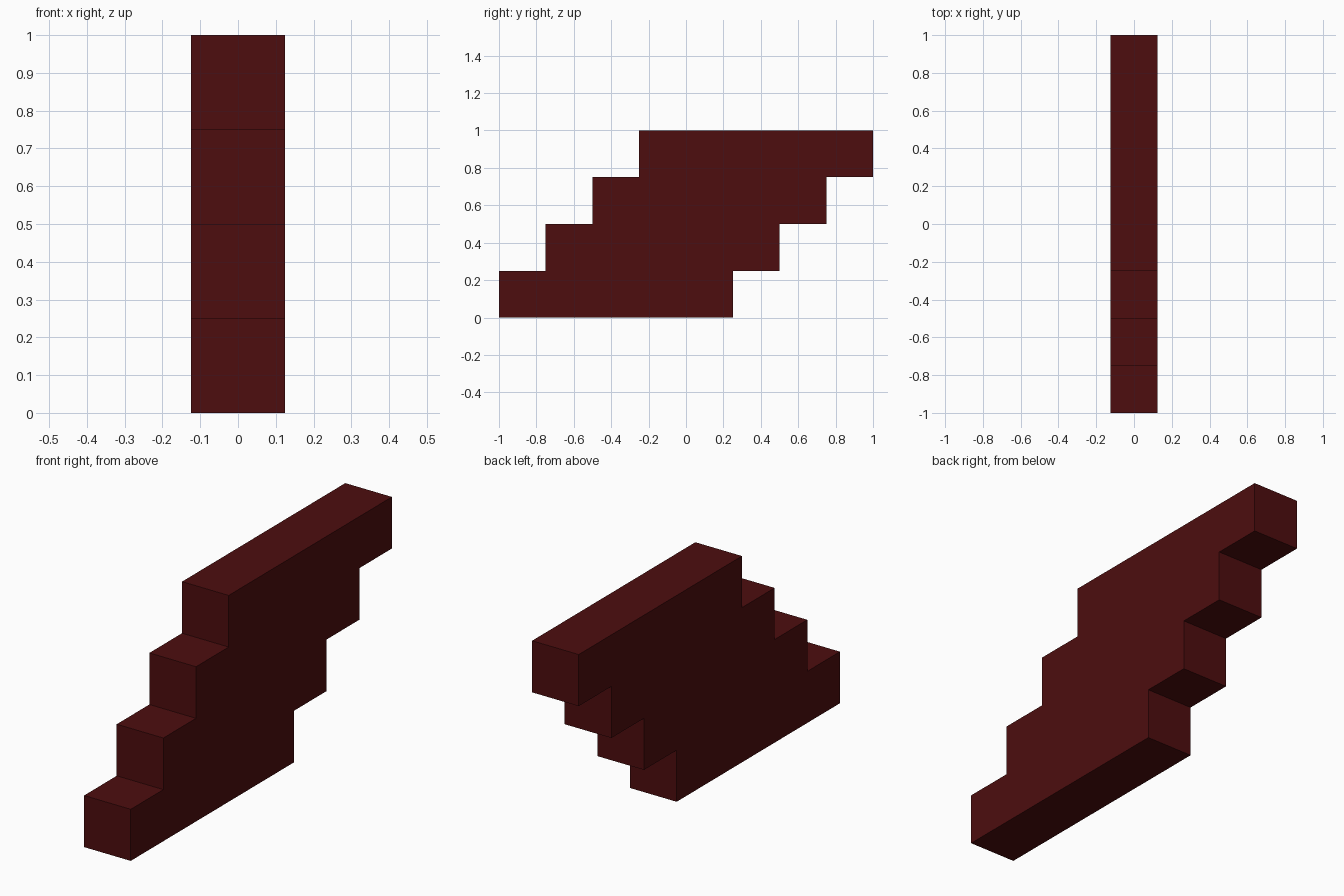
import bpy
import bmesh

if "Cube" in bpy.data.objects:
    bpy.data.objects.remove(bpy.data.objects["Cube"])

STEPS, RISE, RUN = 4, 0.25, 0.25
LENGTH, WIDTH = 1.25, 0.25

red = bpy.data.materials.new("dark_red")
red.diffuse_color = (0.075, 0.004, 0.0045, 1.0)
red.use_nodes = True
red.node_tree.nodes["Principled BSDF"].inputs["Base Color"].default_value = red.diffuse_color

# Side profile: stepped front edge going up, stepped back edge coming down
front, back = [], []
for i in range(STEPS):
    y = -1 + i * RUN
    for z in (i * RISE, (i + 1) * RISE):
        front.append((y, z))
        back.append((y + LENGTH, z))
profile = front + back[::-1]

# Extrude the profile across the width of the staircase
bm = bmesh.new()
face = bm.faces.new([bm.verts.new((-WIDTH / 2, y, z)) for y, z in profile])
ext = bmesh.ops.extrude_face_region(bm, geom=[face], use_keep_orig=True)
moved = [v for v in ext["geom"] if isinstance(v, bmesh.types.BMVert)]
bmesh.ops.translate(bm, verts=moved, vec=(WIDTH, 0, 0))
bmesh.ops.recalc_face_normals(bm, faces=bm.faces)

mesh = bpy.data.meshes.new("staircase")
bm.to_mesh(mesh)
bm.free()
mesh.materials.append(red)
bpy.context.collection.objects.link(bpy.data.objects.new("staircase", mesh))
